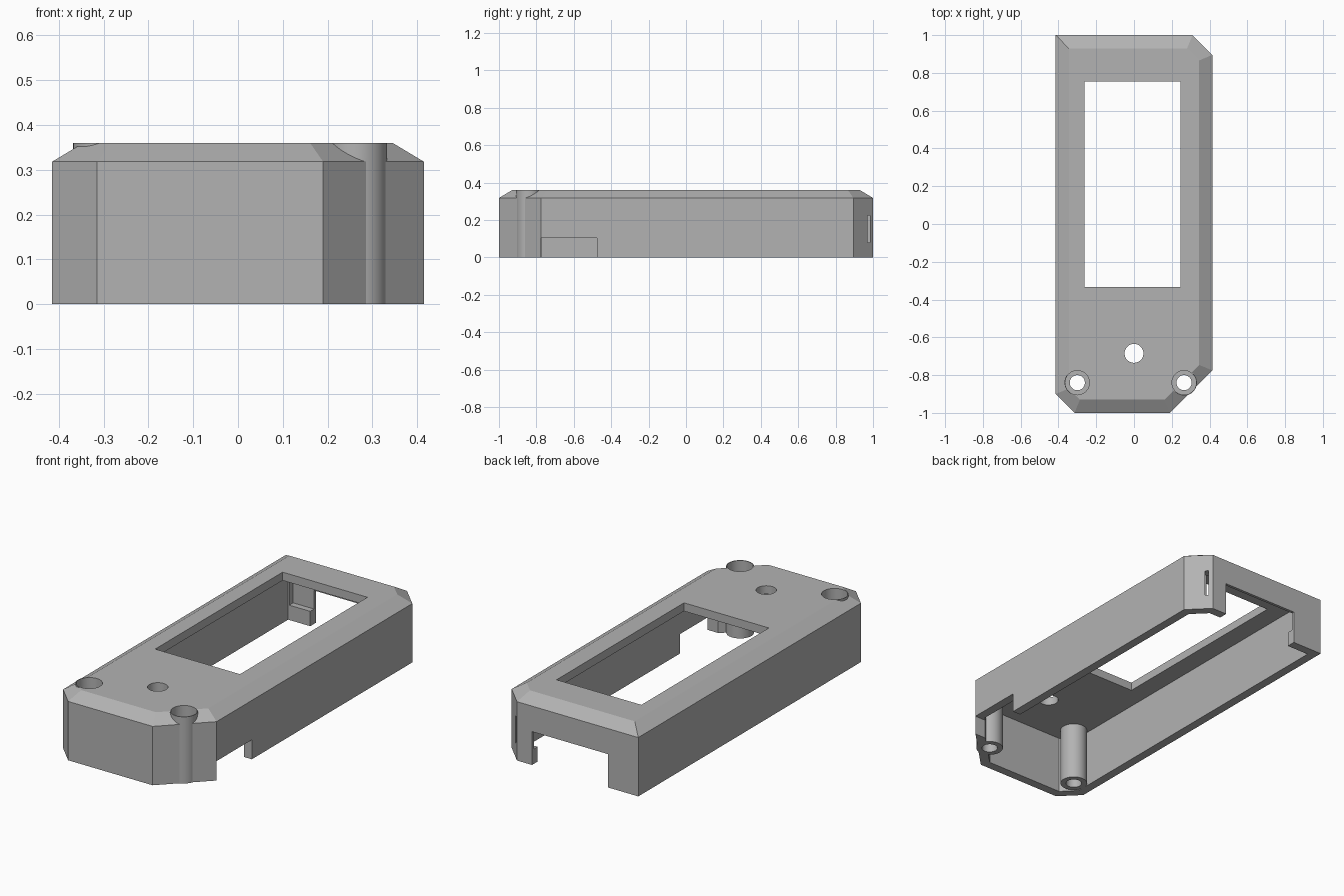
import bpy, bmesh, math
from mathutils import Vector

cube = bpy.data.objects.get("Cube")
if cube:
    bpy.data.objects.remove(cube, do_unlink=True)

grey = bpy.data.materials.new("light_grey_plastic")
grey.use_nodes = True
colour = (0.45, 0.45, 0.45, 1)
grey.diffuse_color = colour
grey.node_tree.nodes["Principled BSDF"].inputs["Base Color"].default_value = colour

HEIGHT, RIM, WALL, BEVEL = 0.36, 0.318, 0.048, 0.07
OUTLINE = [Vector(p) for p in ((-0.415, 1), (-0.415, -0.9), (-0.315, -1), (0.19, -1),
                               (0.415, -0.775), (0.415, 0.895), (0.31, 1))]


def inset(points, distance):
    """Move every edge of a counter-clockwise outline inward."""
    result = []
    for i, p in enumerate(points):
        a = (p - points[i - 1]).normalized()
        b = (points[(i + 1) % len(points)] - p).normalized()
        na, nb = Vector((-a.y, a.x)), Vector((-b.y, b.x))
        result.append(p + (na + nb) * distance / (1 + na.dot(nb)))
    return result


def finish(name, bm):
    bmesh.ops.recalc_face_normals(bm, faces=bm.faces)
    mesh = bpy.data.meshes.new(name)
    bm.to_mesh(mesh)
    bm.free()
    mesh.materials.append(grey)
    obj = bpy.data.objects.new(name, mesh)
    bpy.context.collection.objects.link(obj)
    return obj


def loft(name, sections):
    """Skin a stack of (outline, z) sections and cap both ends."""
    bm = bmesh.new()
    rings = [[bm.verts.new((p.x, p.y, z)) for p in pts] for pts, z in sections]
    for low, high in zip(rings, rings[1:]):
        for i in range(len(low)):
            j = (i + 1) % len(low)
            bm.faces.new((low[i], low[j], high[j], high[i]))
    bm.faces.new(rings[0][::-1])
    bm.faces.new(rings[-1])
    return finish(name, bm)


def box(name, x, y, z):
    corners = [Vector(c) for c in ((x[0], y[0]), (x[1], y[0]), (x[1], y[1]), (x[0], y[1]))]
    return loft(name, [(corners, z[0]), (corners, z[1])])


def cylinder(name, x, y, radius, z, sides=48):
    angles = [math.tau * i / sides for i in range(sides)]
    ring = [Vector((x + radius * math.cos(a), y + radius * math.sin(a))) for a in angles]
    return loft(name, [(ring, z[0]), (ring, z[1])])


def combine(target, tool, operation):
    mod = target.modifiers.new(operation.lower(), 'BOOLEAN')
    mod.operation, mod.solver, mod.object = operation, 'EXACT', tool
    bpy.context.view_layer.objects.active = target
    bpy.ops.object.modifier_apply(modifier=mod.name)
    bpy.data.objects.remove(tool, do_unlink=True)


# Outer shell with bevelled upper rim
case = loft("case_cover", [(OUTLINE, 0), (OUTLINE, RIM), (inset(OUTLINE, BEVEL), HEIGHT)])

# Hollow interior, open underneath
inner = inset(OUTLINE, WALL)
combine(case, loft("cavity", [(inner, -0.1), (inner, HEIGHT - 0.045)]), 'DIFFERENCE')

# Display window, button hole, rear opening, board slot and side notch
for cutter in (
    box("window", (-0.262, 0.245), (-0.333, 0.755), (0.2, 0.5)),
    cylinder("button_hole", 0, -0.685, 0.05, (0.2, 0.5)),
    box("rear_opening", (-0.235, 0.22), (0.9, 1.1), (-0.1, 0.18)),
    box("board_slot", (-0.36, 0.339), (0.94, 0.985), (0.08, 0.225)),
    box("side_notch", (0.35, 0.5), (-0.775, -0.475), (-0.1, 0.105)),
):
    combine(case, cutter, 'DIFFERENCE')

# Screw posts, each with a through hole and a recess for the screw head
for x in (-0.3, 0.265):
    combine(case, cylinder("post", x, -0.84, 0.068, (0, HEIGHT)), 'UNION')
for x in (-0.3, 0.265):
    combine(case, cylinder("screw_hole", x, -0.84, 0.04, (-0.1, 0.5)), 'DIFFERENCE')
    combine(case, cylinder("head_recess", x, -0.84, 0.064, (HEIGHT - 0.09, 0.5)), 'DIFFERENCE')

bpy.ops.object.select_all(action='DESELECT')
case.select_set(True)
bpy.context.view_layer.objects.active = case
bpy.ops.object.shade_smooth_by_angle(angle=math.radians(20))
